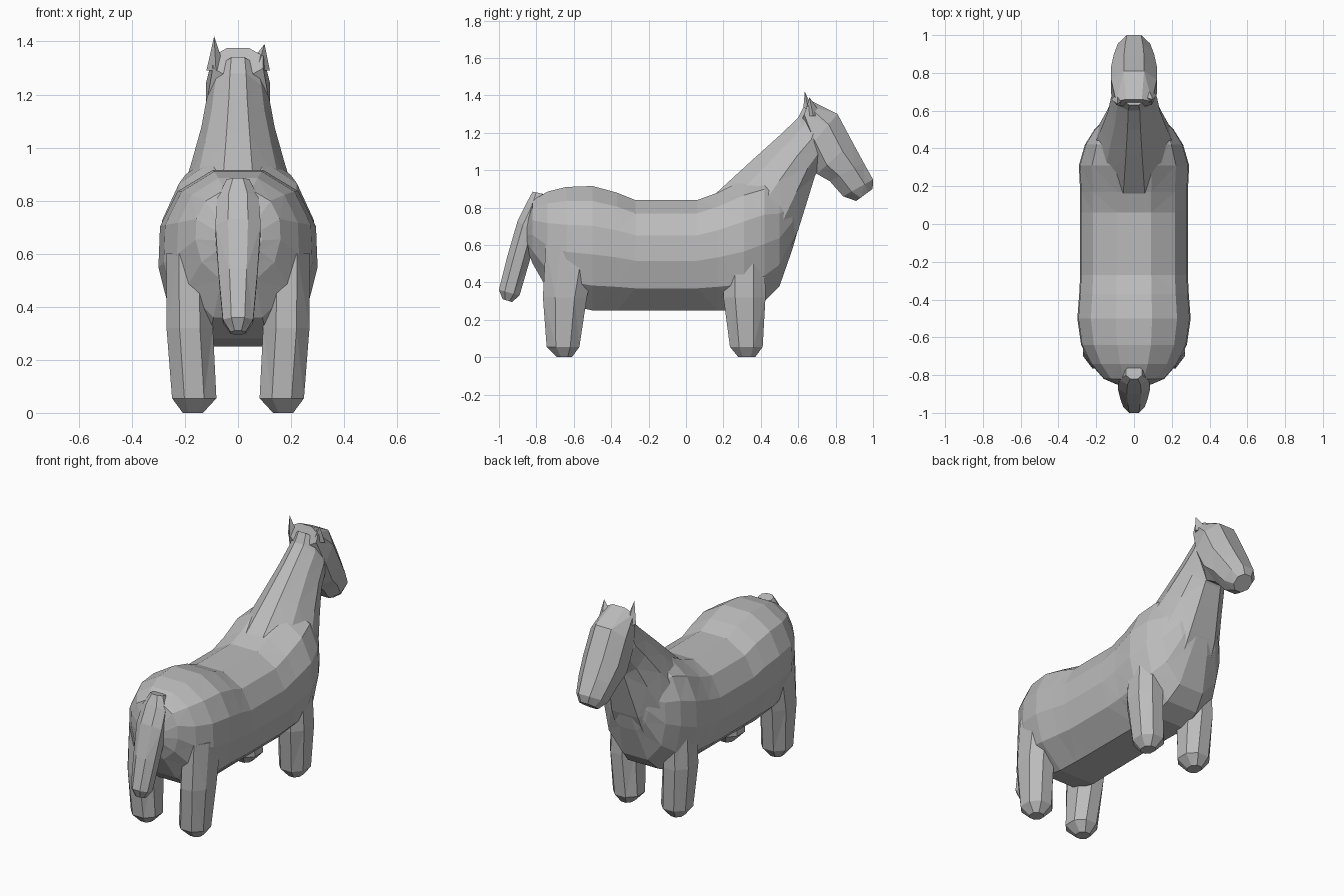
import bpy, bmesh
from mathutils import Vector

if "Cube" in bpy.data.objects:
    bpy.data.objects.remove(bpy.data.objects["Cube"])

grey = bpy.data.materials.new("plain grey")
grey.diffuse_color = (0.5, 0.5, 0.5, 1)
grey.use_nodes = True
grey.node_tree.nodes["Principled BSDF"].inputs["Base Color"].default_value = grey.diffuse_color

# Half cross-sections: (share of half width, position from edge A to edge B)
BARREL = [(.4, 0), (.86, .2), (1, .45), (.98, .68), (.76, .88), (.32, 1)]
NECK = [(.25, 0), (.72, .2), (1, .5), (.85, .8), (.4, 1)]
ROUND = [(.42, 0), (.95, .28), (.95, .72), (.42, 1)]


def loft(name, section, rings):
    """Skin closed rings given as (A y, A z, B y, B z, half width, centre x)."""
    bm = bmesh.new()
    loops = []
    for ay, az, by, bz, w, cx in rings:
        pts = [(u * w, v) for u, v in section]
        pts += [(-x, v) for x, v in reversed(pts)]
        loops.append([bm.verts.new((cx + x, ay + (by - ay) * v, az + (bz - az) * v))
                      for x, v in pts])
    n = len(loops[0])
    for a, b in zip(loops, loops[1:]):
        for i in range(n):
            j = (i + 1) % n
            bm.faces.new((a[i], a[j], b[j], b[i]))
    bm.faces.new(loops[0])
    bm.faces.new(loops[-1])
    return finish(name, bm)


def finish(name, bm):
    bmesh.ops.triangulate(bm, faces=bm.faces[:])
    bmesh.ops.recalc_face_normals(bm, faces=bm.faces[:])
    mesh = bpy.data.meshes.new(name)
    bm.to_mesh(mesh)
    bm.free()
    mesh.materials.append(grey)
    ob = bpy.data.objects.new(name, mesh)
    bpy.context.collection.objects.link(ob)
    return ob


def ear(name, base, tip, r):
    bm = bmesh.new()
    ring = [bm.verts.new(Vector(base) + Vector(p) * r)
            for p in ((1, 0, 0), (0, 1, 0), (-1, 0, 0), (0, -1, 0))]
    top = bm.verts.new(tip)
    for i in range(4):
        bm.faces.new((ring[i], ring[(i + 1) % 4], top))
    bm.faces.new(ring)
    return finish(name, bm)


# Barrel from rump to chest: y, half width, top z, bottom z
barrel = [(-.85, .09, .74, .58), (-.82, .16, .84, .50), (-.74, .23, .885, .36),
          (-.64, .28, .91, .28), (-.5, .30, .915, .25), (-.37, .29, .88, .25),
          (-.27, .285, .84, .25), (.06, .285, .84, .25), (.17, .285, .88, .25),
          (.31, .292, .95, .25), (.42, .26, .98, .30), (.5, .21, .95, .38),
          (.57, .14, .90, .58), (.615, .07, .85, .74)]
body = loft("horse_body", BARREL, [(y, b, y, t, w, 0) for y, w, t, b in barrel])

parts = []
# Neck, crest edge to throat edge
parts.append(loft("neck", NECK, [
    (.08, .80, .49, .42, .26, 0), (.17, .885, .60, .68, .225, 0),
    (.35, 1.05, .65, .84, .175, 0), (.50, 1.185, .69, .97, .138, 0),
    (.60, 1.28, .74, 1.05, .122, 0), (.63, 1.34, .78, 1.2, .10, 0)]))
# Head, jaw edge to forehead edge
parts.append(loft("head", ROUND, [
    (.62, 1.27, .66, 1.375, .10, 0), (.64, 1.10, .81, 1.30, .127, 0),
    (.70, .98, .89, 1.15, .127, 0), (.77, .94, .95, 1.04, .112, 0),
    (.84, .86, 1.0, .95, .09, 0), (.91, .835, .998, .90, .055, 0)]))
# Tail, back edge to front edge
parts.append(loft("tail", ROUND, [
    (-.82, .885, -.75, .87, .045, 0), (-.85, .83, -.76, .75, .083, 0),
    (-.90, .73, -.80, .65, .09, 0), (-.955, .54, -.84, .50, .077, 0),
    (-1.0, .36, -.89, .33, .06, 0), (-.98, .31, -.93, .295, .03, 0)]))
# Four legs
for s, side in ((-1, "left"), (1, "right")):
    parts.append(loft(side + "_rear_leg", ROUND, [
        (-.69, 0, -.61, 0, .04, s * .17), (-.745, .055, -.57, .055, .088, s * .165),
        (-.765, .32, -.53, .32, .092, s * .182), (-.75, .6, -.47, .6, .09, s * .185)]))
    parts.append(loft(side + "_front_leg", ROUND, [
        (.28, 0, .37, 0, .04, s * .17), (.235, .055, .41, .055, .088, s * .165),
        (.20, .32, .425, .32, .092, s * .182), (.2, .6, .42, .6, .08, s * .18)]))
# Ears
parts.append(ear("left_ear", (-.083, .66, 1.29), (-.09, .635, 1.42), .036))
parts.append(ear("right_ear", (.07, .68, 1.29), (.10, .66, 1.39), .05))

# Fuse all parts into one skin
bpy.context.view_layer.objects.active = body
for part in parts:
    mod = body.modifiers.new("join " + part.name, 'BOOLEAN')
    mod.operation = 'UNION'
    mod.solver = 'EXACT'
    mod.object = part
    bpy.ops.object.modifier_apply(modifier=mod.name)
    bpy.data.objects.remove(part)
body.name = "horse"
